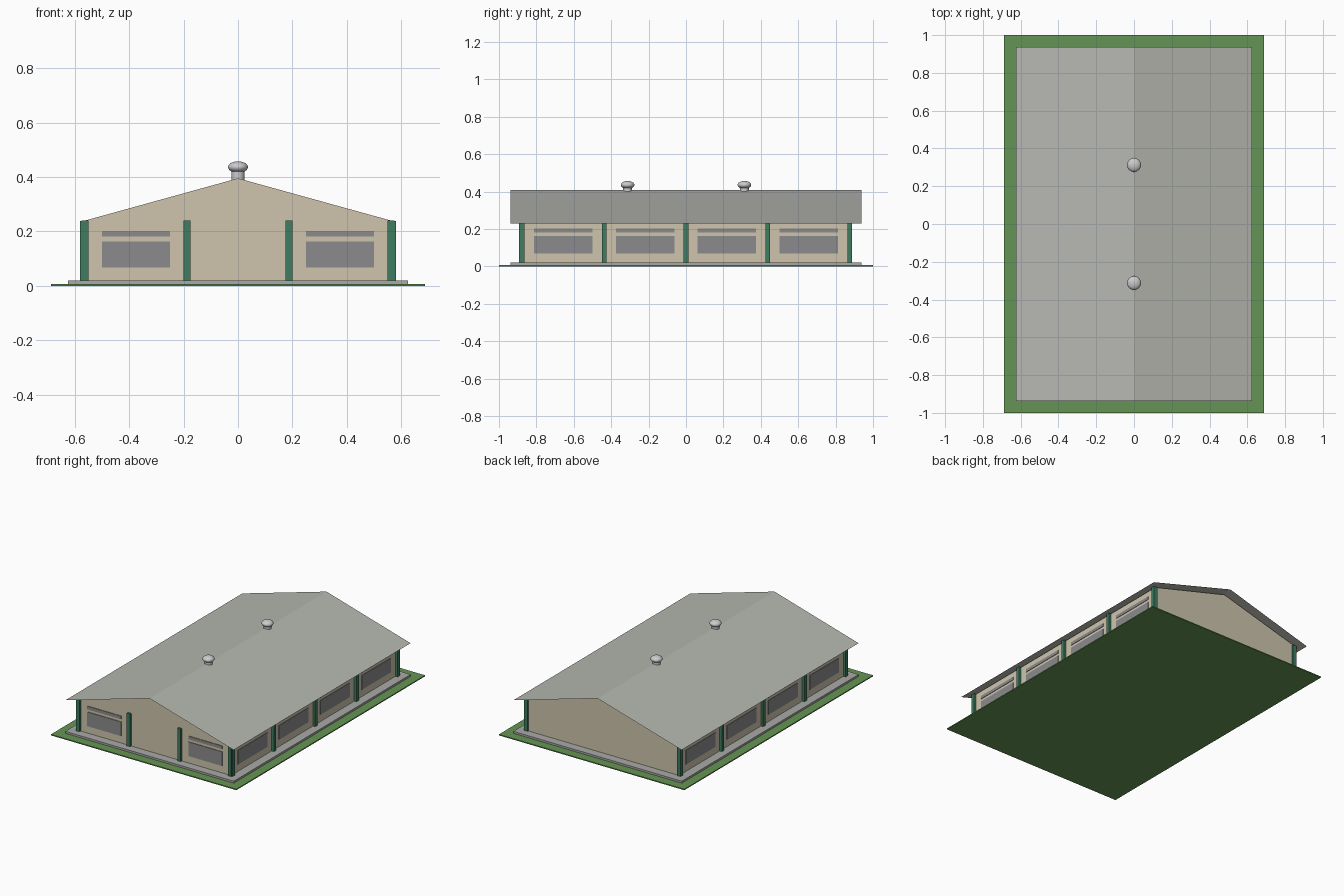
import bpy, math

if "Cube" in bpy.data.objects:
    bpy.data.objects.remove(bpy.data.objects["Cube"])

def mat(name, c):
    m = bpy.data.materials.new(name)
    m.diffuse_color = (*c, 1)
    m.use_nodes = True
    m.node_tree.nodes["Principled BSDF"].inputs["Base Color"].default_value = m.diffuse_color
    return m

GRASS = mat("grass", (0.13, 0.30, 0.09))
WALL = mat("wall_cream", (0.62, 0.56, 0.42))
GREEN = mat("column_green", (0.05, 0.20, 0.12))
ROOF = mat("roof_grey", (0.47, 0.48, 0.44))
GLASS = mat("window_grey", (0.26, 0.26, 0.27))
CONC = mat("concrete", (0.40, 0.40, 0.39))

def mesh(name, verts, faces, m):
    me = bpy.data.meshes.new(name)
    me.from_pydata(verts, [], faces)
    o = bpy.data.objects.new(name, me)
    bpy.context.collection.objects.link(o)
    if m:
        me.materials.append(m)
    return o

def box(name, x0, x1, y0, y1, z0, z1, m):
    v = [(x, y, z) for x in (x0, x1) for y in (y0, y1) for z in (z0, z1)]
    f = [(0, 1, 3, 2), (4, 6, 7, 5), (0, 4, 5, 1), (2, 3, 7, 6), (0, 2, 6, 4), (1, 5, 7, 3)]
    return mesh(name, v, f, m)

# Ground and slab
box("lawn", -0.6875, 0.6875, -1, 1, 0, 0.007, GRASS)
box("floor_slab", -0.625, 0.625, -0.9375, 0.9375, 0.007, 0.02, CONC)

# Gabled wall body
prof = [(-0.5645, 0.02), (0.5645, 0.02), (0.5645, 0.239), (0, 0.395), (-0.5645, 0.239)]
v = [(x, y, z) for y in (-0.88, 0.88) for x, z in prof]
f = [(0, 1, 2, 3, 4), (9, 8, 7, 6, 5)]
f += [(i, i + 5, (i + 1) % 5 + 5, (i + 1) % 5) for i in range(5)]
mesh("walls", v, f, WALL)

# Thin sheet roof
v = [(x, y, z) for x, z in ((-0.624, 0.229), (0, 0.408), (0.624, 0.229)) for y in (-0.9375, 0.9375)]
mesh("roof", v, [(0, 2, 3, 1), (2, 4, 5, 3)], ROOF)

BANDS = (("window", 0.068, 0.163), ("transom", 0.181, 0.202))

# Side columns and windows
for s, side in ((-1, "left"), (1, "right")):
    for i in range(5):
        y = -0.875 + 0.4375 * i
        xs = sorted((s * 0.553, s * 0.581))
        box(f"{side}_column_{i}", *xs, y - 0.0125, y + 0.0125, 0.02, 0.238, GREEN)
    for i in range(4):
        y = -0.65625 + 0.4375 * i
        xs = sorted((s * 0.55, s * 0.568))
        for n, z0, z1 in BANDS:
            box(f"{side}_{n}_{i}", *xs, y - 0.156, y + 0.156, z0, z1, GLASS)

# Front columns and windows
for i in range(4):
    x = -0.5625 + 0.375 * i
    box(f"front_column_{i}", x - 0.0127, x + 0.0127, -0.893, -0.868, 0.02, 0.239, GREEN)
for x in (-0.375, 0.375):
    for n, z0, z1 in BANDS:
        box(f"front_{n}", x - 0.125, x + 0.125, -0.884, -0.87, z0, z1, GLASS)

# Ridge ventilators
for y in (-0.3125, 0.3125):
    bpy.ops.mesh.primitive_cylinder_add(vertices=32, radius=0.024, depth=0.04, location=(0, y, 0.405))
    bpy.context.object.name = "vent_pipe"
    bpy.ops.object.shade_smooth_by_angle(angle=math.radians(40))
    bpy.ops.mesh.primitive_uv_sphere_add(segments=32, ring_count=16, radius=0.0365, location=(0, y, 0.436))
    cap = bpy.context.object
    cap.name = "vent_cap"
    cap.scale.z = 0.58
    bpy.ops.object.shade_smooth()
